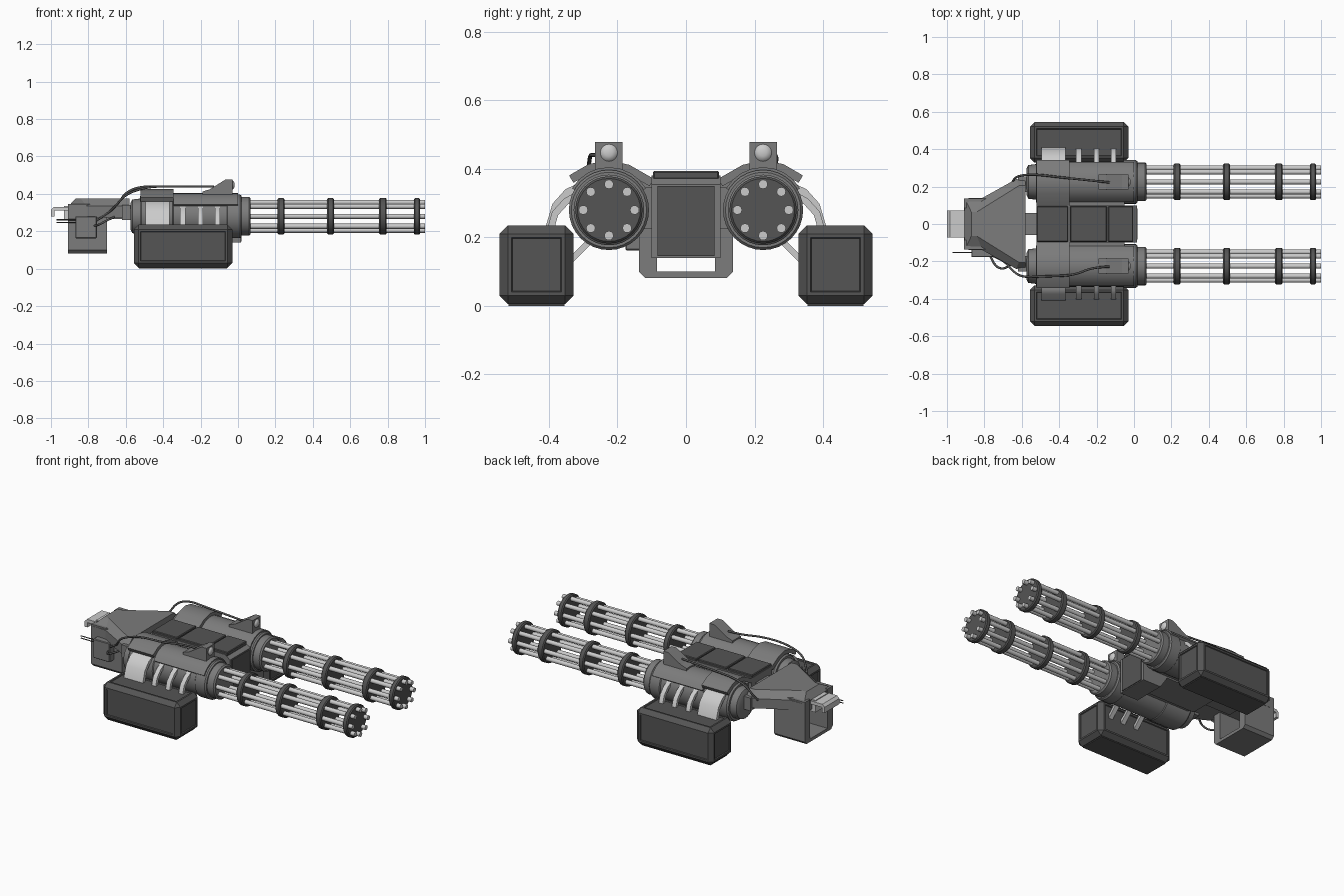
import bpy, bmesh, math
from mathutils import Vector

if "Cube" in bpy.data.objects:
    bpy.data.objects.remove(bpy.data.objects["Cube"])

GUN_Y, GUN_Z = 0.225, 0.28
DARK = bpy.data.materials.new("dark_metal")
DARK.diffuse_color = (0.09, 0.09, 0.09, 1)
DARK.use_nodes = True
DARK.node_tree.nodes["Principled BSDF"].inputs["Base Color"].default_value = DARK.diffuse_color
MID = bpy.data.materials.new("mid_metal")
MID.diffuse_color = (0.2, 0.2, 0.2, 1)
MID.use_nodes = True
MID.node_tree.nodes["Principled BSDF"].inputs["Base Color"].default_value = MID.diffuse_color
DARK_WORDS = ("ammo", "clamp", "cable", "nose", "roof", "pin")
LIGHT_WORDS = ("barrel_", "chute", "rib", "brace", "lens", "handle")


def paint(name, data):
    dark = any(w in name for w in DARK_WORDS)
    if dark or not any(w in name for w in LIGHT_WORDS):
        data.materials.append(DARK if dark else MID)


def finish(name, bm, sharp=32):
    bmesh.ops.recalc_face_normals(bm, faces=bm.faces)
    for f in bm.faces:
        f.smooth = True
    for e in bm.edges:
        e.smooth = len(e.link_faces) == 2 and e.calc_face_angle(0) < math.radians(sharp)
    me = bpy.data.meshes.new(name)
    bm.to_mesh(me)
    bm.free()
    paint(name, me)
    ob = bpy.data.objects.new(name, me)
    bpy.context.collection.objects.link(ob)
    return ob


def prism(name, loop_a, loop_b, bevel=0.0, inset=0.0, depth=0.0, sharp=5):
    """Solid between two matching loops; large axis-aligned faces can be inset."""
    bm = bmesh.new()
    a = [bm.verts.new(p) for p in loop_a]
    b = [bm.verts.new(p) for p in loop_b]
    bm.faces.new(a)
    bm.faces.new(b)
    for i in range(len(a)):
        j = (i + 1) % len(a)
        bm.faces.new((a[i], a[j], b[j], b[i]))
    bmesh.ops.recalc_face_normals(bm, faces=bm.faces)
    if bevel:
        bmesh.ops.bevel(bm, geom=bm.edges[:], offset=bevel, segments=1, affect='EDGES')
    if inset:
        bm.normal_update()
        big = [f for f in bm.faces if max(map(abs, f.normal)) > 0.99 and f.calc_area() > 0.01]
        bmesh.ops.inset_individual(bm, faces=big, thickness=inset)
        bmesh.ops.inset_individual(bm, faces=big, thickness=0.004, depth=depth)
    return finish(name, bm, sharp)


def box(name, x, y, z, **kw):
    r = [(x[0], y[0]), (x[1], y[0]), (x[1], y[1]), (x[0], y[1])]
    return prism(name, [(*p, z[0]) for p in r], [(*p, z[1]) for p in r], **kw)


def side_prism(name, xz, y0, y1, **kw):
    return prism(name, [(x, y0, z) for x, z in xz], [(x, y1, z) for x, z in xz], **kw)


def lathe(name, profile, y, z, seg=32):
    """Turned part along x from (x, radius) pairs."""
    bm = bmesh.new()
    rings = [[bm.verts.new((x, y + r * math.cos(2 * math.pi * i / seg),
                            z + r * math.sin(2 * math.pi * i / seg)))
              for i in range(seg)] for x, r in profile]
    bm.faces.new(rings[0])
    bm.faces.new(rings[-1])
    for p, q in zip(rings, rings[1:]):
        for i in range(seg):
            j = (i + 1) % seg
            bm.faces.new((p[i], p[j], q[j], q[i]))
    return finish(name, bm)


def ribbon(name, pts, s, x0, x1, t):
    """Bent plate: (y, z) path given thickness t and width x0..x1, s picks the side."""
    v = [Vector(p) for p in pts]
    up, low = [], []
    for i, p in enumerate(v):
        d = (v[min(i + 1, len(v) - 1)] - v[max(i - 1, 0)]).normalized()
        n = Vector((-d.y, d.x)) * t / 2
        up.append(p + n)
        low.append(p - n)
    loop = up + low[::-1]
    return prism(name, [(x0, s * p.x, p.y) for p in loop],
                 [(x1, s * p.x, p.y) for p in loop], sharp=32)


def cable(name, pts, r=0.006):
    cu = bpy.data.curves.new(name, 'CURVE')
    cu.dimensions, cu.bevel_depth, cu.bevel_resolution = '3D', r, 2
    sp = cu.splines.new('NURBS')
    sp.points.add(len(pts) - 1)
    for p, c in zip(sp.points, pts):
        p.co = (*c, 1)
    sp.use_endpoint_u, sp.order_u, sp.resolution_u = True, 3, 6
    paint(name, cu)
    bpy.context.collection.objects.link(bpy.data.objects.new(name, cu))


for s, side in ((1, "left"), (-1, "right")):
    y = s * GUN_Y
    # Gun housing and its rear cap
    lathe(f"{side}_housing", [(-0.575, 0.07), (-0.565, 0.09), (-0.525, 0.095), (-0.525, 0.108),
          (-0.515, 0.115), (-0.35, 0.115), (-0.345, 0.111), (-0.06, 0.111), (-0.055, 0.117),
          (0.01, 0.117), (0.018, 0.110), (0.018, 0.103), (0.06, 0.103), (0.068, 0.095)], y, GUN_Z)
    # Barrel cluster and clamp discs
    for i in range(8):
        a = math.pi * i / 4
        lathe(f"{side}_barrel_{i}", [(0.05, 0.0135), (1.0, 0.0135)],
              y + 0.075 * math.cos(a), GUN_Z + 0.075 * math.sin(a), 12)
    for i, (x, w) in enumerate(((0.23, 0.018), (0.495, 0.018), (0.775, 0.02), (0.957, 0.016))):
        lathe(f"{side}_clamp_disc_{i}", [(x - w, 0.092), (x - w + 0.006, 0.098),
              (x + w - 0.006, 0.098), (x + w, 0.092)], y, GUN_Z)
    # Armour plates over the housing
    ribbon(f"{side}_rear_saddle", [(0.335, 0.37), (0.28, 0.402), (0.225, 0.413),
           (0.17, 0.40), (0.10, 0.36)], s, -0.52, -0.345, 0.025)
    ribbon(f"{side}_top_plate", [(GUN_Y + 0.117 * math.cos(math.radians(d)),
           GUN_Z + 0.117 * math.sin(math.radians(d))) for d in range(30, 151, 15)],
           s, -0.345, -0.0, 0.016)
    # Targeting sensor with domed lens
    side_prism(f"{side}_sensor", [(-0.19, 0.39), (-0.19, 0.412), (-0.15, 0.425), (-0.065, 0.478),
               (-0.03, 0.478), (-0.03, 0.39)], y - 0.04, y + 0.04)
    lathe(f"{side}_sensor_lens", [(-0.04, 0.025), (-0.029, 0.025), (-0.023, 0.02), (-0.019, 0.01)],
          y, 0.447, 20)
    # Ammunition box
    box(f"{side}_ammo_box", (-0.557, -0.03), sorted((s * 0.328, s * 0.545)), (0.005, 0.235),
        bevel=0.025, inset=0.015, depth=-0.006)
    box(f"{side}_ammo_base", (-0.53, -0.06), sorted((s * 0.355, s * 0.518)), (0.0, 0.01))
    # Feed chute, ribs and lower braces
    ribbon(f"{side}_feed_chute", [(0.30, 0.352), (0.345, 0.332), (0.38, 0.293), (0.4, 0.225)],
           s, -0.495, -0.365, 0.022)
    for i, x in enumerate((-0.295, -0.2, -0.11)):
        ribbon(f"{side}_rib_{i}", [(0.315, 0.325), (0.35, 0.305), (0.382, 0.27), (0.395, 0.225)],
               s, x - 0.014, x + 0.014, 0.02)
        ribbon(f"{side}_brace_{i}", [(0.275, 0.195), (0.35, 0.12)], s, x - 0.014, x + 0.014, 0.018)
    # Web joining housing to the centre body
    box(f"{side}_web", (-0.5, -0.05), sorted((s * 0.09, s * 0.14)), (0.225, 0.345))
    # Arm from the rear cover to the housing cap
    ribbon(f"{side}_rear_arm", [(0.17, 0.30), (0.255, 0.30)], s, -0.62, -0.54, 0.08)
    # Rear frame side cheek with chamfered foot
    cheek = [(0.137, 0.345), (0.137, 0.1), (0.12, 0.082), (0.085, 0.082), (0.085, 0.345)]
    prism(f"{side}_rear_cheek", *[[(x, s * p, z) for p, z in cheek] for x in (-0.91, -0.70)])

# Centre body with sloped nose and roof plates
side_prism("centre_body", [(0.015, 0.14), (0.015, 0.355), (-0.02, 0.38), (-0.14, 0.38),
           (-0.52, 0.38), (-0.52, 0.215), (-0.16, 0.215), (-0.11, 0.14)], -0.1, 0.1)
box("nose_panel", (0.0, 0.02), (-0.083, 0.083), (0.145, 0.35))
for i, (a, b) in enumerate(((-0.52, -0.352), (-0.342, -0.145), (-0.138, -0.005))):
    box(f"roof_plate_{i}", (a, b), (-0.096, 0.096), (0.37, 0.394), bevel=0.004)

# Rear frame floor, neck and cover
box("rear_floor", (-0.91, -0.70), (-0.1, 0.1), (0.082, 0.101))
box("neck", (-0.75, -0.5), (-0.06, 0.06), (0.265, 0.335))
low = [(-0.58, 0.235), (-0.63, 0.24), (-0.81, 0.14), (-0.905, 0.137)]
high = [(-0.58, 0.205), (-0.615, 0.205), (-0.84, 0.065), (-0.87, 0.065)]
rims = [[(x, yy, z) for x, yy in h] + [(x, -yy, z) for x, yy in h[::-1]]
        for h, z in ((low, 0.335), (high, 0.374))]
prism("rear_cover_top", *rims)
prism("rear_cover_skirt", [(x, yy, 0.275) for x, yy, z in rims[0]], rims[0])

# Rear hooked handle
side_prism("rear_handle", [(-0.88, 0.31), (-0.88, 0.33), (-0.985, 0.33), (-1.0, 0.315),
           (-1.0, 0.28), (-0.982, 0.28), (-0.982, 0.31)], -0.072, 0.072)
box("handle_block", (-0.93, -0.86), (-0.06, 0.06), (0.26, 0.335))

# Control box with antenna pins
box("control_box", (-0.87, -0.755), (-0.177, -0.13), (0.162, 0.28), bevel=0.004)
for i, z in enumerate((0.248, 0.262)):
    lathe(f"antenna_pin_{i}", [(-0.97, 0.003), (-0.86, 0.003)], -0.152, z, 8)

# Cables
cable("left_cable", [(-0.13, 0.222, 0.44), (-0.25, 0.235, 0.44), (-0.4, 0.25, 0.44),
      (-0.52, 0.265, 0.44), (-0.6, 0.262, 0.41), (-0.645, 0.245, 0.34), (-0.66, 0.2, 0.3)])
cable("right_cable", [(-0.13, -0.228, 0.44), (-0.22, -0.23, 0.44), (-0.32, -0.275, 0.44),
      (-0.48, -0.28, 0.44), (-0.6, -0.285, 0.40), (-0.65, -0.25, 0.34), (-0.7, -0.19, 0.29),
      (-0.77, -0.165, 0.25)])
cable("loop_cable", [(-0.77, -0.165, 0.23), (-0.75, -0.22, 0.23), (-0.7, -0.245, 0.26),
      (-0.65, -0.21, 0.28), (-0.6, -0.19, 0.32)])
